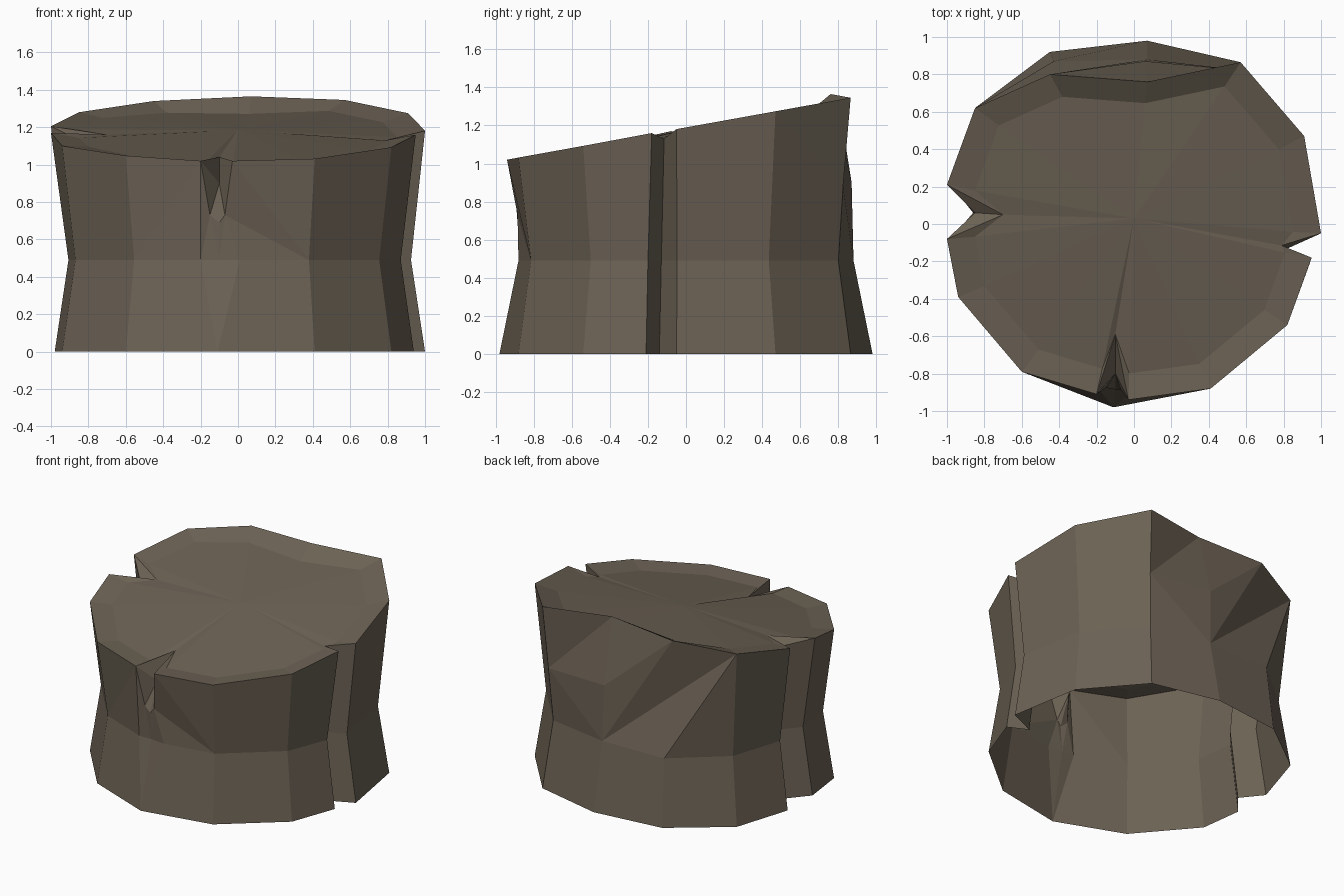
import bpy, bmesh

if "Cube" in bpy.data.objects:
    bpy.data.objects.remove(bpy.data.objects["Cube"])

# Sawn tree stump: open underneath, waisted, with a sloping top and three splits
def top_z(y):
    return 1.19 + 0.18 * y

WAIST, RIM, DISH = 0.925, 0.85, 0.035
# Base outline, counter-clockwise from the right-hand split
outline = [(1.0, -0.05), (0.91, 0.47), (0.57, 0.865), (0.07, 0.98), (-0.45, 0.92),
           (-0.85, 0.62), (-0.98, 0.21), (-0.86, 0.06), (-0.98, -0.08), (-0.94, -0.39),
           (-0.60, -0.79), (-0.11, -0.98), (0.41, -0.88), (0.82, -0.54), (0.94, -0.21),
           (0.80, -0.14)]
# Points that leave the regular waist or top outline
waist_fix = {3: (0.07, 0.88, 0.49), 4: (-0.43, 0.87, 0.49), 11: (-0.10, -0.87, 0.49),
             13: (0.755, -0.50, 0.49), 14: (0.87, -0.20, 0.49)}
top_fix = {3: (0.07, 0.76, 1.365), 4: (-0.45, 0.80, 1.34), 5: (-0.85, 0.62, 1.28),
           6: (-1.0, 0.21, 1.205), 7: (-0.85, 0.06, 1.13), 8: (-1.0, -0.08, 1.17),
           9: (-0.94, -0.39, 1.10), 14: (0.95, -0.18, 1.16), 15: (0.79, -0.115, 1.13)}
FRONT, N = 11, len(outline)

bm = bmesh.new()
def v(*co):
    return bm.verts.new(co)
def tris(*faces):
    for f in faces:
        bm.faces.new(f)

b, m, t = [], [], []
for i, (x, y) in enumerate(outline):
    b.append(v(x, y, 0))
    m.append(v(*waist_fix.get(i, (x * WAIST, y * WAIST, 0.49))))
    t.append(None if i == FRONT else v(*top_fix.get(i, (x, y, top_z(y)))))

# Bark walls
special = {1, 2, 3, 4, FRONT - 1, FRONT}
for i in range(N):
    j = (i + 1) % N
    if i not in (FRONT - 1, FRONT):
        bm.faces.new((b[i], b[j], m[j], m[i]))
    if i not in special:
        bm.faces.new((m[i], m[j], t[j], t[i]))

# Bulging bark under the overhang at the back
bulge, side = v(0.06, 0.87, 0.90), v(0.55, 0.825, 0.88)
tris((m[1], m[2], side), (m[1], side, t[1]), (t[1], side, t[2]),
     (m[2], m[3], side), (m[3], bulge, side), (side, bulge, t[3]), (side, t[3], t[2]),
     (m[3], t[4], bulge), (bulge, t[4], t[3]), (m[3], t[5], t[4]),
     (m[3], m[4], t[5]), (m[4], m[5], t[5]))

# Short wedge split at the front, with a slight hollow below it
rim_l, rim_r = v(-0.20, -0.91, 1.02), v(-0.03, -0.94, 1.02)
tip, floor = v(-0.10, -0.59, 1.04), v(-0.10, -0.80, 0.90)
low_l, low, low_r = v(-0.15, -0.875, 0.73), v(-0.10, -0.885, 0.69), v(-0.07, -0.885, 0.73)
mf_l, mf_r = v(-0.20, -0.87, 0.49), v(0.01, -0.88, 0.49)
ml, mf, mr = m[FRONT - 1], m[FRONT], m[FRONT + 1]
bl, bf, br = b[FRONT - 1:FRONT + 2]
tris((bl, bf, mf_l, ml), (bf, mf, mf_l), (bf, mf_r, mf), (bf, br, mr, mf_r),
     (ml, mf_l, rim_l), (ml, rim_l, t[FRONT - 1]), (mf_l, low_l, rim_l),
     (mf_l, mf, low_l), (mf, low, low_l), (mf, low_r, low), (mf, mf_r, low_r),
     (mf_r, mr, low_r), (mr, rim_r, low_r), (mr, t[FRONT + 1], rim_r),
     (rim_l, low_l, floor), (rim_l, floor, tip), (rim_r, tip, floor),
     (rim_r, floor, low_r), (low_l, low, floor), (low, low_r, floor))

# Sloping floor of the left split
left_tip = v(-0.70, 0.05, 1.16)
tris((t[6], t[7], left_tip), (t[7], t[8], left_tip))

# Cut top: sloping rim, then a shallow dish fanned from the heart of the wood
heart = v(0, 0.03, 1.185)
split_ends = (left_tip, tip, t[15])
outer = t[:7] + [left_tip] + t[8:FRONT] + [rim_l, tip, rim_r] + t[FRONT + 1:]
inner = [p if p in split_ends else v(p.co.x * RIM, p.co.y * RIM, top_z(p.co.y * RIM) - DISH)
         for p in outer]
for i, p in enumerate(outer):
    j = (i + 1) % len(outer)
    rim_face = [p, outer[j], inner[j], inner[i]]
    bm.faces.new(list(dict.fromkeys(rim_face)))
    bm.faces.new((heart, inner[i], inner[j]))

mesh = bpy.data.meshes.new("tree_stump")
bm.to_mesh(mesh)
bm.free()
bark = bpy.data.materials.new("weathered brown wood")
bark.diffuse_color = (0.150, 0.122, 0.090, 1)
bark.use_nodes = True
bark.node_tree.nodes["Principled BSDF"].inputs["Base Color"].default_value = bark.diffuse_color
mesh.materials.append(bark)
bpy.context.collection.objects.link(bpy.data.objects.new("tree_stump", mesh))
